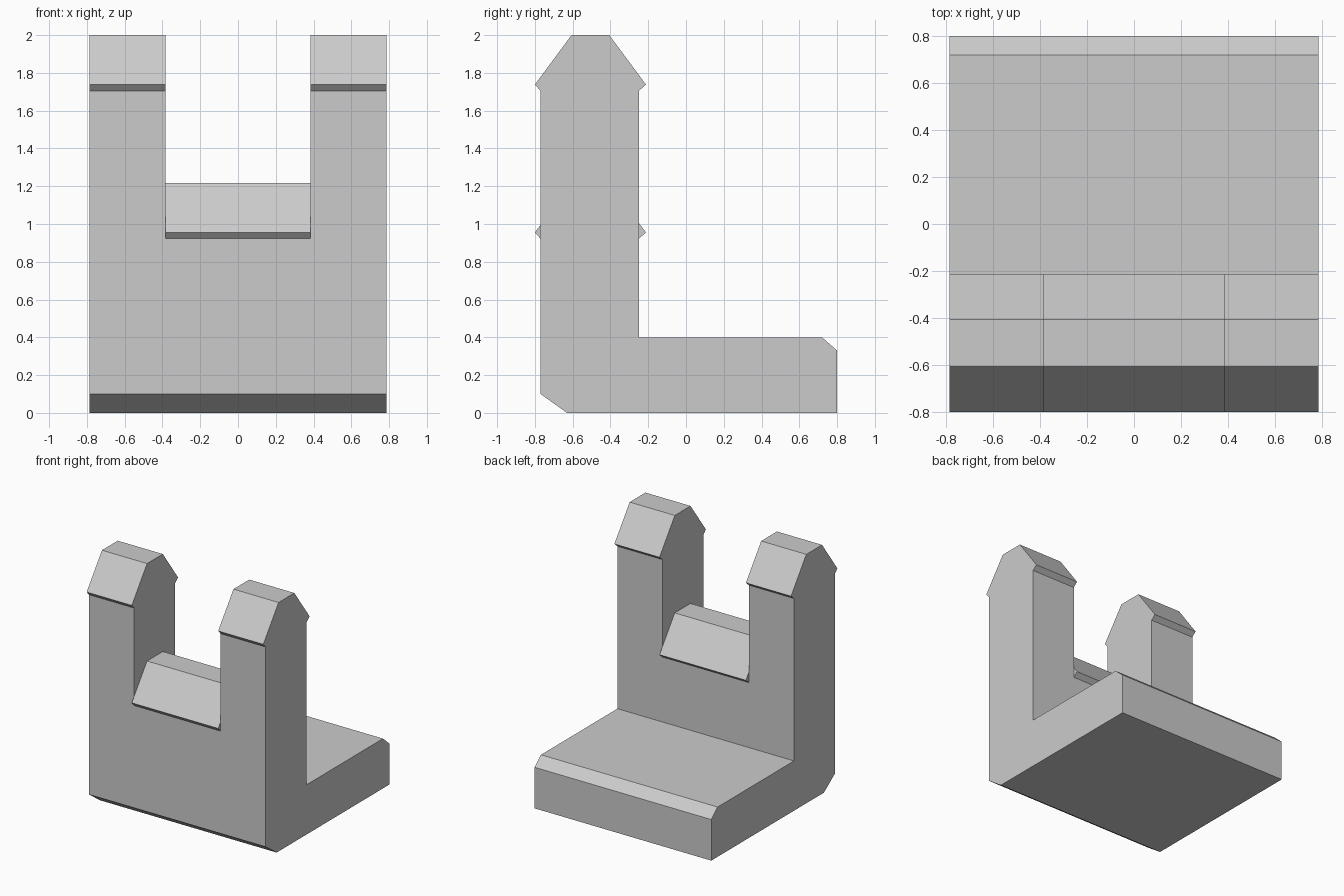
import bpy, bmesh

if "Cube" in bpy.data.objects:
    bpy.data.objects.remove(bpy.data.objects["Cube"])

HALF_W, HALF_GAP = 0.785, 0.384


def prism(name, profile, half_width):
    """Extrude a (y, z) profile along x, symmetric about x = 0."""
    bm = bmesh.new()
    face = bm.faces.new([bm.verts.new((-half_width, y, z)) for y, z in profile])
    ext = bmesh.ops.extrude_face_region(bm, geom=[face])
    verts = [v for v in ext["geom"] if isinstance(v, bmesh.types.BMVert)]
    bmesh.ops.translate(bm, verts=verts, vec=(2 * half_width, 0, 0))
    bmesh.ops.recalc_face_normals(bm, faces=bm.faces)
    mesh = bpy.data.meshes.new(name)
    bm.to_mesh(mesh)
    bm.free()
    obj = bpy.data.objects.new(name, mesh)
    bpy.context.collection.objects.link(obj)
    return obj


def cap(top):
    """Flared, bevelled wall cap, listed from the back to the front."""
    return [(-0.25, top - 0.295), (-0.212, top - 0.262), (-0.406, top),
            (-0.606, top), (-0.80, top - 0.262), (-0.77, top - 0.295)]


def boolean(target, tool, operation):
    tool.hide_render = True
    mod = target.modifiers.new(tool.name, 'BOOLEAN')
    mod.object, mod.operation, mod.solver = tool, operation, 'EXACT'
    bpy.context.view_layer.objects.active = target
    bpy.ops.object.modifier_apply(modifier=mod.name)
    bpy.data.objects.remove(tool)


# L-shaped body: chamfered foot and upright wall with flared cap
bracket = prism("notched_bracket",
                [(-0.63, 0), (0.80, 0), (0.80, 0.33), (0.72, 0.40), (-0.25, 0.40)]
                + cap(2.0) + [(-0.77, 0.10)], HALF_W)

# Central notch between the two posts
notch = prism("notch_cutter", [(-1, 0.8), (0, 0.8), (0, 2.5), (-1, 2.5)], HALF_GAP)
boolean(bracket, notch, 'DIFFERENCE')

# Lower saddle with the same cap, filling the bottom of the notch
saddle = prism("saddle", [(-0.77, 0.8), (-0.25, 0.8)] + cap(1.217), HALF_GAP)
boolean(bracket, saddle, 'UNION')
